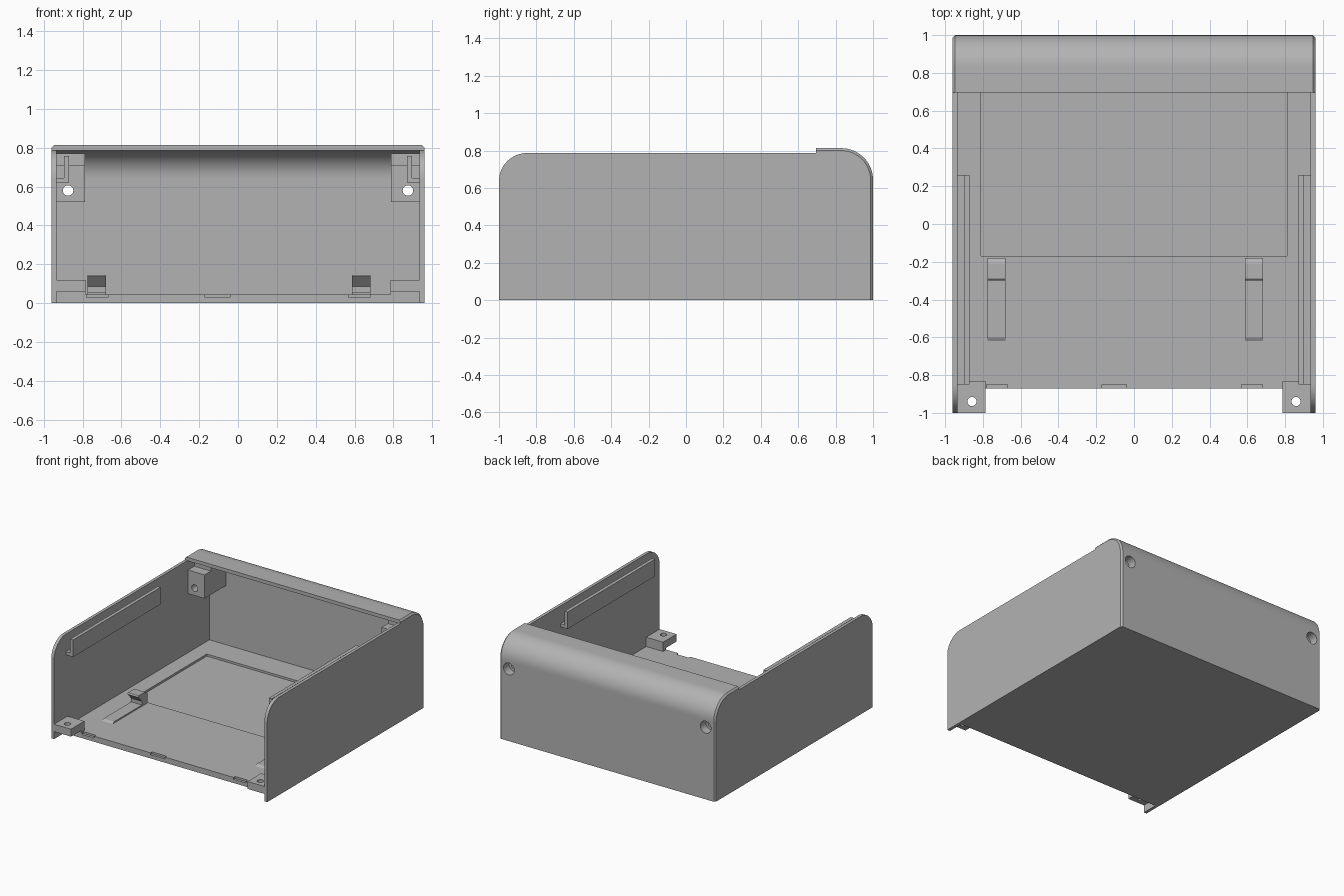
import bpy, bmesh, math
from mathutils import Vector

cube = bpy.data.objects.get("Cube")
if cube:
    bpy.data.objects.remove(cube, do_unlink=True)

gray = bpy.data.materials.new("plain gray")
gray.use_nodes = True
gray.diffuse_color = (0.45, 0.45, 0.45, 1)
gray.node_tree.nodes["Principled BSDF"].inputs["Base Color"].default_value = gray.diffuse_color


def finish(name, bm):
    bmesh.ops.recalc_face_normals(bm, faces=bm.faces)
    mesh = bpy.data.meshes.new(name)
    bm.to_mesh(mesh)
    bm.free()
    mesh.materials.append(gray)
    ob = bpy.data.objects.new(name, mesh)
    bpy.context.collection.objects.link(ob)
    return ob


def loft(name, sections):
    """Skin (x, yz profile) sections along x and cap both ends."""
    bm = bmesh.new()
    rings = [[bm.verts.new((x, y, z)) for y, z in prof] for x, prof in sections]
    for a, b in zip(rings, rings[1:]):
        for i in range(len(a)):
            j = (i + 1) % len(a)
            bm.faces.new((a[i], a[j], b[j], b[i]))
    bm.faces.new(rings[0])
    bm.faces.new(rings[-1])
    return finish(name, bm)


def box(name, x, y, z):
    prof = [(y[0], z[0]), (y[1], z[0]), (y[1], z[1]), (y[0], z[1])]
    return loft(name, [(x[0], prof), (x[1], prof)])


def side_box(name, s, x, y, z):
    return box(name, (s * x[0], s * x[1]), y, z)


def cylinder(center, radius, depth, axis):
    bm = bmesh.new()
    bmesh.ops.create_cone(bm, cap_ends=True, segments=32, radius1=radius,
                          radius2=radius, depth=depth)
    rot = Vector((0, 0, 1)).rotation_difference(Vector(axis)).to_matrix()
    bmesh.ops.rotate(bm, verts=bm.verts, matrix=rot)
    bmesh.ops.translate(bm, verts=bm.verts, vec=center)
    return finish("cutter", bm)


def cut(ob, cutter):
    mod = ob.modifiers.new("cut", 'BOOLEAN')
    mod.operation = 'DIFFERENCE'
    mod.solver = 'EXACT'
    mod.object = cutter
    bpy.context.view_layer.objects.active = ob
    bpy.ops.object.modifier_apply(modifier=mod.name)
    bpy.data.objects.remove(cutter, do_unlink=True)


def smooth(ob):
    bpy.ops.object.select_all(action='DESELECT')
    ob.select_set(True)
    bpy.context.view_layer.objects.active = ob
    bpy.ops.object.shade_smooth_by_angle(angle=math.radians(25))


def arc(cy, cz, r, start, end, n=16):
    angles = [math.radians(start + (end - start) * i / n) for i in range(n + 1)]
    return [(cy + r * math.cos(a), cz + r * math.sin(a)) for a in angles]


# Floor with shallow recess and front notches
floor = box("floor", (-0.945, 0.945), (-0.87, 0.98), (0, 0.045))
cut(floor, box("cutter", (-0.81, 0.81), (-0.17, 0.76), (0.028, 0.1)))
for x0, x1 in ((-0.78, -0.67), (-0.17, -0.04), (0.57, 0.68)):
    cut(floor, box("cutter", (x0, x1), (-0.9, -0.85), (0.03, 0.1)))

# Rear cover: back wall rolling over into a top lip, chamfered at both ends
LIP, CY, CZ, R, T = 0.695, 0.83, 0.643, 0.17, 0.028


def cover_profile(inset):
    outer = arc(CY, CZ, R - inset, 0, 90)
    inner = arc(CY, CZ, R - T, 90, 0)
    return ([(1 - inset, 0)] + outer + [(LIP, CZ + R - inset), (LIP, CZ + R - T)]
            + inner + [(1 - T, 0)])


cover = loft("rear_cover", [(-0.96, cover_profile(0.013)), (-0.947, cover_profile(0)),
                            (0.947, cover_profile(0)), (0.96, cover_profile(0.013))])

for s, label in ((1, "left"), (-1, "right")):
    # Side wall with rounded upper corners
    wall_prof = ([(-1, 0), (0.98, 0)] + arc(CY, CZ, 0.145, 0, 90)
                 + arc(-0.85, 0.637, 0.15, 90, 180))
    wall = loft(label + "_side_wall", [(s * 0.935, wall_prof), (s * 0.96, wall_prof)])
    smooth(wall)

    # Channel rail on the inside of the wall
    side_box(label + "_rail_shelf", s, (0.87, 0.94), (-0.85, 0.26), (0.62, 0.645))
    side_box(label + "_rail_lip", s, (0.87, 0.897), (-0.85, 0.26), (0.64, 0.757))

    # Rear screw boss
    boss = side_box(label + "_rear_boss", s, (0.787, 0.94), (0.7, 0.975), (0.52, 0.71))
    side_box(label + "_rear_boss_top", s, (0.787, 0.94), (0.78, 0.9), (0.705, 0.77))
    hole = (s * 0.875, 0.85, 0.58)
    bore = (s * 0.875, 1.0, 0.58)
    cut(boss, cylinder(hole, 0.027, 0.6, (0, 1, 0)))
    cut(boss, cylinder(bore, 0.048, 0.14, (0, 1, 0)))
    cut(cover, cylinder(bore, 0.048, 0.14, (0, 1, 0)))
    smooth(boss)

    # Front screw tab overhanging the floor edge
    tab = side_box(label + "_front_tab", s, (0.785, 0.94), (-1, -0.83), (0.06, 0.12))
    cut(tab, cylinder((s * 0.858, -0.94, 0.09), 0.024, 0.3, (0, 0, 1)))
    smooth(tab)
    side_box(label + "_front_tab_foot", s, (0.785, 0.94), (-0.87, -0.83), (0.04, 0.06))

smooth(cover)

# Snap clips: low spring strip ending in an overhanging hook
clip = [(-0.63, 0.04), (-0.6, 0.056), (-0.25, 0.056), (-0.25, 0.085), (-0.3, 0.137),
        (-0.29, 0.145), (-0.21, 0.145), (-0.18, 0.125), (-0.18, 0.04)]
for label, x0, x1 in (("right", -0.775, -0.68), ("left", 0.588, 0.683)):
    loft(label + "_snap_clip", [(x0, clip), (x1, clip)])
